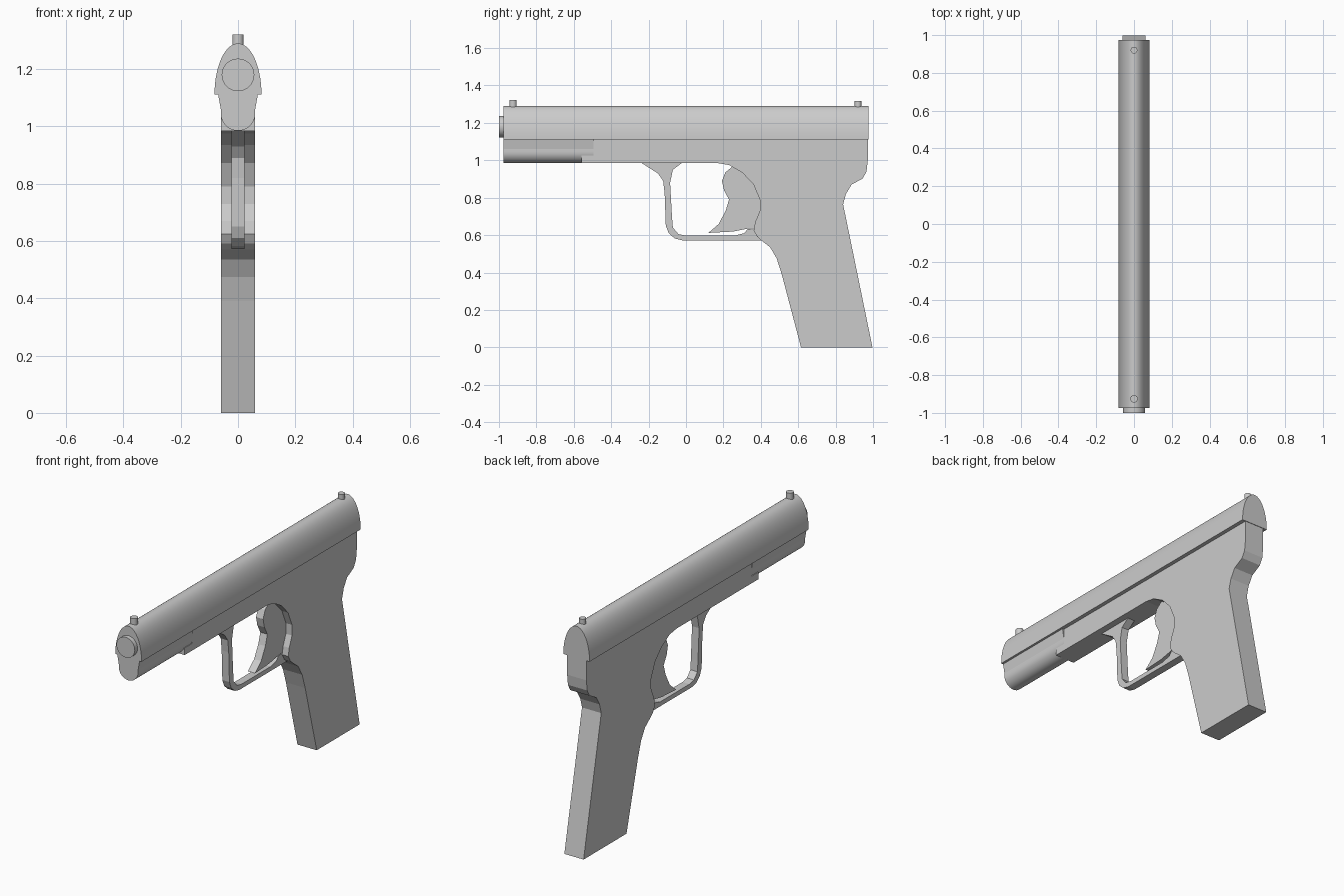
import bpy, bmesh, math
from mathutils import Vector

if "Cube" in bpy.data.objects:
    bpy.data.objects.remove(bpy.data.objects["Cube"])


def extrude(name, pts, to3d, direction, smooth=False):
    """Closed outline -> solid, extruded along direction."""
    bm = bmesh.new()
    face = bm.faces.new([bm.verts.new(to3d(a, b)) for a, b in pts])
    new = bmesh.ops.extrude_face_region(bm, geom=[face])["geom"]
    bmesh.ops.translate(bm, vec=Vector(direction),
                        verts=[v for v in new if isinstance(v, bmesh.types.BMVert)])
    bmesh.ops.recalc_face_normals(bm, faces=bm.faces)
    bmesh.ops.triangulate(bm, faces=[f for f in bm.faces if len(f.verts) > 4])
    mesh = bpy.data.meshes.new(name)
    bm.to_mesh(mesh)
    bm.free()
    ob = bpy.data.objects.new(name, mesh)
    bpy.context.collection.objects.link(ob)
    if smooth:
        bpy.ops.object.select_all(action='DESELECT')
        ob.select_set(True)
        bpy.context.view_layer.objects.active = ob
        bpy.ops.object.shade_smooth_by_angle(angle=math.radians(30))
    return ob


def side_plate(name, pts, half):
    """Side outline (y, z), thick across x."""
    return extrude(name, pts, lambda y, z: (-half, y, z), (2 * half, 0, 0))


def bar(name, pts, y0, y1):
    """Front cross-section (x, z), long along y."""
    return extrude(name, pts, lambda x, z: (x, y0, z), (0, y1 - y0, 0), True)


def arc(cx, cz, rx, rz, a0, a1, n):
    return [(cx + rx * math.cos(math.radians(a0 + (a1 - a0) * i / n)),
             cz + rz * math.sin(math.radians(a0 + (a1 - a0) * i / n))) for i in range(n + 1)]


# Upper slide: half ellipse with flat underside
bar("slide", arc(0, 1.112, 0.082, 0.178, 0, 180, 28), -0.975, 0.975)

# Barrel end
bar("barrel_end", arc(0, 1.18, 0.057, 0.057, 0, 348.75, 31), -1.0, -0.95)

# Rounded cover under the slide, and its tapered neck
bar("neck", [(-0.07, 1.115), (0.07, 1.115), (0.06, 1.06), (-0.06, 1.06)], -0.975, -0.495)
bar("front_cover", [(0.06, 1.06)] + arc(0, 1.045, 0.06, 0.06, 0, -180, 16) + [(-0.06, 1.06)],
    -0.975, -0.495)

# Frame and grip in one outline
side_plate("frame_grip", [
    (-0.495, 1.115), (-0.495, 1.025), (-0.56, 1.025), (-0.56, 0.985), (0.17, 0.985),
    (0.23, 0.975), (0.30, 0.935), (0.36, 0.872), (0.395, 0.79), (0.395, 0.73),
    (0.37, 0.67), (0.362, 0.625), (0.38, 0.592), (0.405, 0.57), (0.45, 0.535),
    (0.485, 0.475), (0.512, 0.39), (0.615, 0), (0.997, 0), (0.84, 0.765), (0.855, 0.82),
    (0.885, 0.87), (0.945, 0.903), (0.965, 0.94), (0.972, 1.0), (0.972, 1.115)], 0.06)

# Guard loop
side_plate("trigger_guard", [
    (-0.24, 0.987), (-0.15, 0.93), (-0.122, 0.89), (-0.114, 0.82), (-0.108, 0.65),
    (-0.092, 0.61), (-0.06, 0.582), (-0.02, 0.572), (0.41, 0.572), (0.38, 0.63),
    (0.33, 0.632), (0.31, 0.61), (0.26, 0.597), (0, 0.597), (-0.04, 0.605),
    (-0.07, 0.64), (-0.075, 0.7), (-0.085, 0.88), (-0.07, 0.95), (-0.02, 0.987)], 0.022)

# Trigger
side_plate("trigger", [
    (0.25, 0.968), (0.21, 0.935), (0.192, 0.89), (0.203, 0.84), (0.23, 0.79),
    (0.212, 0.73), (0.175, 0.66), (0.12, 0.612), (0.25, 0.619), (0.33, 0.635),
    (0.38, 0.635), (0.40, 0.74), (0.40, 0.8), (0.37, 0.872), (0.31, 0.935)], 0.022)

# Sight pins
for name, y, r, top in (("front_sight", -0.925, 0.02, 1.322), ("rear_sight", 0.92, 0.018, 1.316)):
    extrude(name, arc(0, y, r, r, 0, 337.5, 15), lambda x, yy: (x, yy, 1.26),
            (0, 0, top - 1.26), True)
